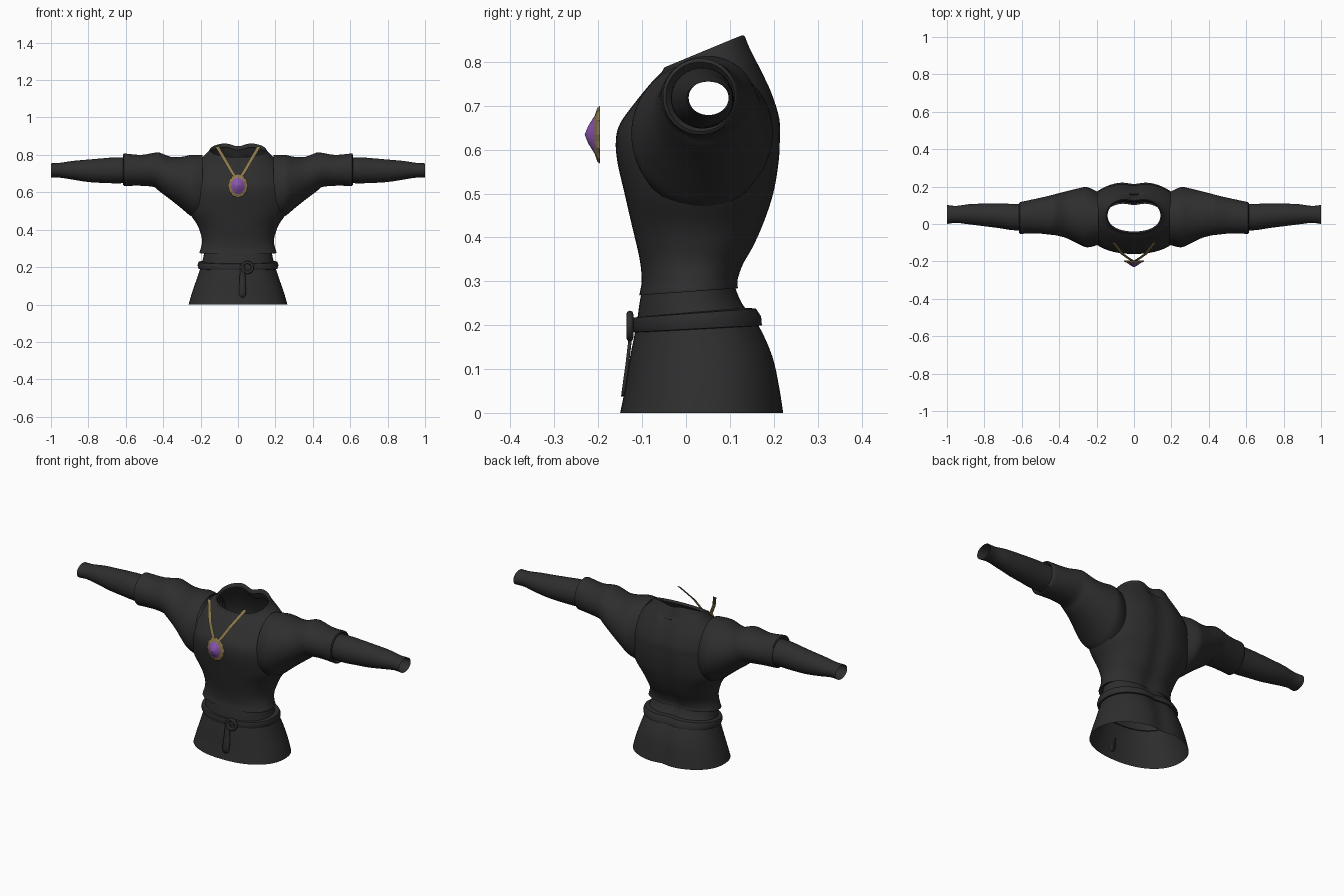
import bpy, bmesh, math

if "Cube" in bpy.data.objects:
    bpy.data.objects.remove(bpy.data.objects["Cube"])


def material(name, rgb):
    m = bpy.data.materials.new(name)
    m.diffuse_color = (*rgb, 1)
    m.use_nodes = True
    m.node_tree.nodes["Principled BSDF"].inputs["Base Color"].default_value = m.diffuse_color
    return m


BLACK = material("black cloth", (0.027, 0.027, 0.027))
GOLD = material("old gold", (0.26, 0.19, 0.075))
PURPLE = material("purple gem", (0.25, 0.09, 0.42))


def finish(name, bm, mats, smooth=True):
    bmesh.ops.recalc_face_normals(bm, faces=bm.faces[:])
    me = bpy.data.meshes.new(name)
    bm.to_mesh(me)
    bm.free()
    ob = bpy.data.objects.new(name, me)
    bpy.context.collection.objects.link(ob)
    for m in mats:
        me.materials.append(m)
    if smooth:
        bpy.ops.object.select_all(action='DESELECT')
        ob.select_set(True)
        bpy.context.view_layer.objects.active = ob
        bpy.ops.object.shade_smooth_by_angle(angle=math.radians(50))
    return ob


def spline(rows, steps=4):
    """Catmull-Rom interpolation of tuples."""
    out = []
    for i in range(len(rows) - 1):
        a, b, c, d = (rows[max(0, min(len(rows) - 1, i + k))] for k in (-1, 0, 1, 2))
        for s in range(steps):
            t = s / steps
            out.append(tuple(0.5 * (2 * q + (r - p) * t + (2 * p - 5 * q + 4 * r - u) * t * t
                                    + (3 * q - p - 3 * r + u) * t ** 3)
                             for p, q, r, u in zip(a, b, c, d)))
    return out + [rows[-1]]


def loft(rings, closed=False):
    bm = bmesh.new()
    vs = [[bm.verts.new(p) for p in r] for r in rings]
    n = len(vs[0])
    if closed:
        vs.append(vs[0])
    for a, b in zip(vs, vs[1:]):
        for i in range(n):
            j = (i + 1) % n
            bm.faces.new((a[i], a[j], b[j], b[i]))
    return bm


def power(v, e):
    return math.copysign(abs(v) ** e, v)


def body_ring(row, n=64, groove=0.014):
    """Ring around z: front height, back height, half width, front y, back y."""
    zf, zb, w, yf, yb = row
    pts = []
    for i in range(n):
        a = 2 * math.pi * i / n
        x = w * power(math.cos(a), 0.9)
        s = power(math.sin(a), 0.9)
        t = (s + 1) / 2
        y, z = yf + (yb - yf) * t, zf + (zb - zf) * t
        if s > 0:  # spine hollow
            g = math.exp(-(x / 0.045) ** 2)
            y -= groove * g
            if z > 0.8:
                z -= 0.02 * g
        pts.append((x, y, z))
    return pts


def sleeve_ring(row, side, n=40):
    """Ring around x: distance, front y, back y, bottom z, top z."""
    x, yf, yb, zb, zt = row
    return [(side * x, (yf + yb) / 2 + (yb - yf) / 2 * math.cos(2 * math.pi * i / n),
             (zb + zt) / 2 + (zt - zb) / 2 * math.sin(2 * math.pi * i / n)) for i in range(n)]


UPPER = spline([
    (.19, -.11, .17, .45, .80), (.25, -.125, .197, .472, .80), (.30, -.105, .19, .512, .79),
    (.36, -.076, .175, .56, .79), (.42, -.06, .16, .605, .812), (.45, -.057, .152, .628, .811),
    (.52, -.05, .136, .635, .80), (.61, -.053, .117, .634, .808)])
LOWER = spline([
    (.57, -.035, .108, .65, .785), (.65, -.033, .108, .648, .787), (.72, -.022, .109, .65, .782),
    (.80, -.012, .109, .655, .775), (.88, -.002, .106, .667, .768), (.95, .006, .097, .678, .758),
    (1.0, .0, .102, .678, .755)])

# blouse body, from the bloused hem up to the collar
TORSO = [
    (.285, .295, .182, -.098, .115), (.272, .29, .197, -.103, .122), (.27, .285, .206, -.106, .124),
    (.30, .305, .198, -.101, .124), (.34, .34, .192, -.104, .137), (.38, .38, .2, -.112, .16),
    (.43, .43, .22, -.124, .182), (.50, .50, .265, -.14, .204), (.57, .57, .275, -.156, .216),
    (.62, .62, .275, -.16, .219), (.66, .67, .268, -.15, .218), (.71, .73, .245, -.114, .2),
    (.755, .79, .205, -.077, .173), (.776, .838, .165, -.056, .152), (.788, .866, .148, -.048, .14),
    (.776, .845, .141, -.04, .131)]
bm = loft([body_ring(r) for r in spline(TORSO)])


def inside_sleeve(p):
    x = abs(p.x)
    if x < .195:
        return False
    _, yf, yb, zb, zt = min(UPPER, key=lambda r: abs(r[0] - x))
    return (((p.y - (yf + yb) / 2) / (yb - yf)) ** 2 + ((p.z - (zb + zt) / 2) / (zt - zb)) ** 2) < .21


# armholes
holes = [f for f in bm.faces if inside_sleeve(f.calc_center_median())]
bmesh.ops.delete(bm, geom=holes, context='FACES')
finish("blouse_body", bm, [BLACK])

# sleeves: wide upper part with turned cuff, narrow lower part
for side, tag in ((1, "left"), (-1, "right")):
    cuff = [(.614, -.046, .111, .641, .80), (.60, -.034, .107, .65, .785)]
    finish(tag + "_upper_sleeve", loft([sleeve_ring(r, side) for r in UPPER + cuff]), [BLACK])
    finish(tag + "_lower_sleeve", loft([sleeve_ring(r, side) for r in LOWER]), [BLACK])

# skirt of the tunic
SKIRT = [
    (.29, .295, .178, -.098, .116), (.25, .25, .186, -.106, .134), (.2, .2, .2, -.113, .172),
    (.13, .13, .223, -.127, .203), (.06, .06, .247, -.138, .218), (0, 0, .264, -.15, .227)]
finish("skirt", loft([body_ring(r) for r in spline(SKIRT)]), [BLACK])

# belt
BELT = [
    (.182, .198, .198, -.108, .168), (.184, .2, .211, -.12, .18), (.2, .22, .216, -.125, .178),
    (.217, .238, .211, -.12, .166), (.219, .24, .19, -.106, .14)]
finish("belt", loft([body_ring(r) for r in BELT], closed=True), [BLACK])


# belt ring
def circle_ring(a, R=.027, r=.008):
    return [(.05 + (R + r * math.cos(b)) * math.cos(a), -.128 + r * math.sin(b),
             .198 + (R + r * math.cos(b)) * math.sin(a))
            for b in (2 * math.pi * k / 8 for k in range(8))]


finish("belt_ring", loft([circle_ring(2 * math.pi * i / 24) for i in range(24)], closed=True), [BLACK])

# hanging belt end, wider at the bottom with a rounded tip
bm = bmesh.new()
strap = [(.21, .012, -.126), (.17, .014, -.127), (.11, .017, -.134), (.06, .02, -.141),
         (.045, .015, -.143), (.037, .006, -.144)]
pairs = [[bm.verts.new((.024 + s * w, y, z)) for s in (-1, 1)] for z, w, y in strap]
for a, b in zip(pairs, pairs[1:]):
    bm.faces.new((a[0], a[1], b[1], b[0]))
ob = finish("belt_end", bm, [BLACK])
mod = ob.modifiers.new("thickness", 'SOLIDIFY')
mod.thickness = .008
mod.offset = 0

# pendant: gold scalloped rim around a faceted gem
N = 24
rings = []
for scale, y in ((1, -.196), (.93, -.202), (.66, -.208), (.3, -.223)):
    ring = []
    for i in range(N):
        a = 2 * math.pi * i / N
        k = scale * (.93 if i % 2 and scale > .9 else 1)
        ring.append((.055 * k * math.cos(a), y, .634 + .066 * k * math.sin(a)))
    rings.append(ring)
bm = loft(rings)
verts = list(bm.verts)
rim, top = verts[:N], verts[-N:]
tip = bm.verts.new((0, -.231, .634))
back = bm.verts.new((0, -.196, .634))
for i in range(N):
    j = (i + 1) % N
    bm.faces.new((top[i], top[j], tip))
    bm.faces.new((rim[j], rim[i], back))
for f in bm.faces:
    f.material_index = 1 if f.calc_center_median().y < -.2075 else 0
finish("pendant", bm, [GOLD, PURPLE], smooth=False)

# necklace: thin flat ribbons either side
for side, tag in ((1, "left"), (-1, "right")):
    bm = bmesh.new()
    path = [(.008, -.196, .675), (.03, -.183, .705), (.062, -.16, .76), (.112, -.095, .845)]
    pairs = [[bm.verts.new((side * (x + d), y, z)) for d in (-.01, .01)] for x, y, z in path]
    for a, b in zip(pairs, pairs[1:]):
        bm.faces.new((a[0], a[1], b[1], b[0]))
    finish(tag + "_necklace_chain", bm, [GOLD], smooth=False)
